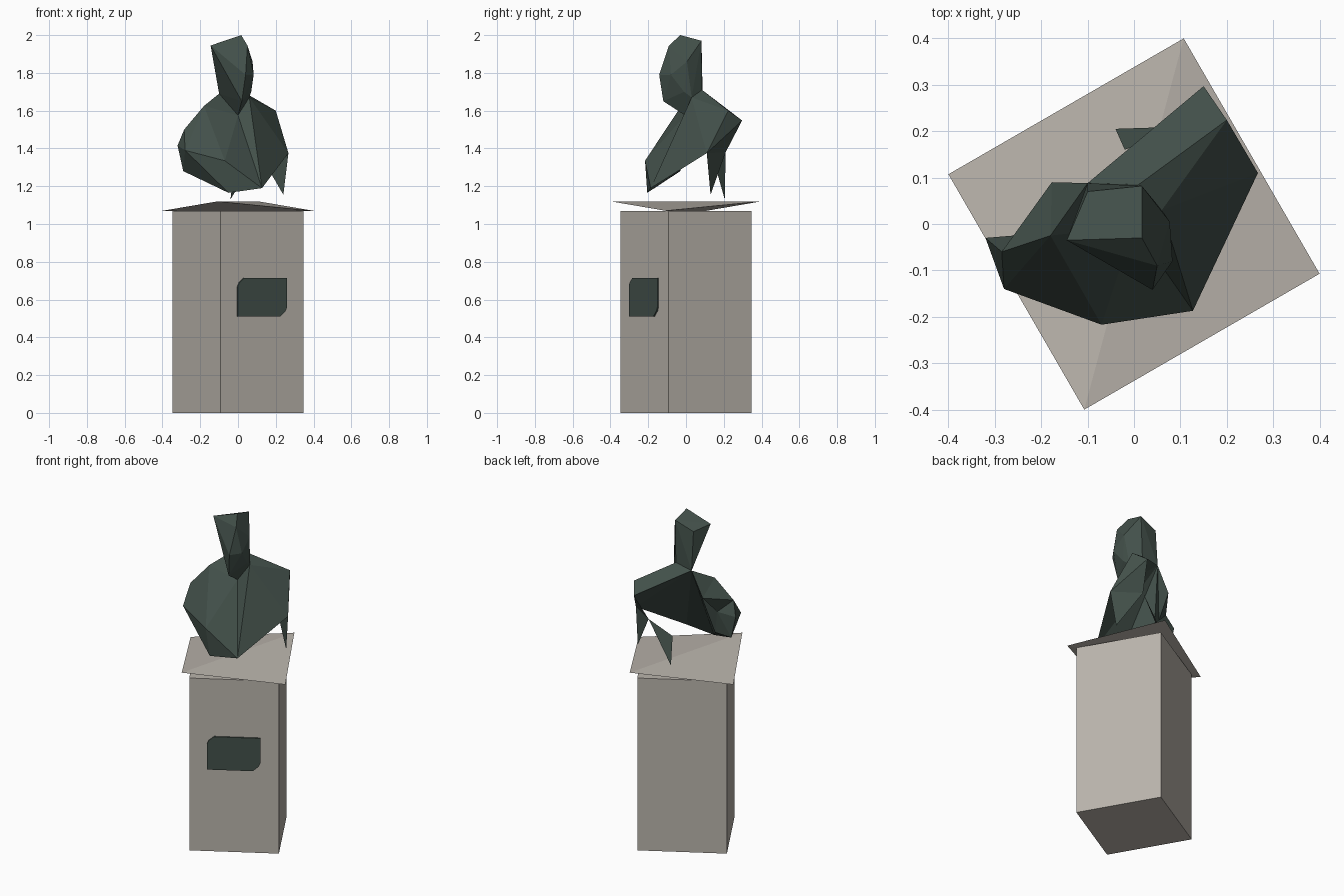
import bpy, bmesh, math
from mathutils import Vector

if "Cube" in bpy.data.objects:
    bpy.data.objects.remove(bpy.data.objects["Cube"])


def material(name, rgb):
    m = bpy.data.materials.new(name)
    m.diffuse_color = (*rgb, 1)
    m.use_nodes = True
    m.node_tree.nodes["Principled BSDF"].inputs["Base Color"].default_value = m.diffuse_color
    return m


STONE = material("warm grey stone", (0.49, 0.455, 0.41))
BRONZE = material("dark green bronze", (0.055, 0.08, 0.068))


def finish(name, bm, mat):
    """Turn a bmesh into a flat-shaded object of one colour."""
    bmesh.ops.recalc_face_normals(bm, faces=bm.faces)
    me = bpy.data.meshes.new(name)
    bm.to_mesh(me)
    bm.free()
    me.materials.append(mat)
    ob = bpy.data.objects.new(name, me)
    bpy.context.collection.objects.link(ob)
    return ob


def from_faces(name, points, faces, mat):
    """Faces are strings of point names."""
    bm = bmesh.new()
    v = {k: bm.verts.new(p) for k, p in points.items()}
    for f in faces:
        bm.faces.new([v[k] for k in f.split()])
    return finish(name, bm, mat)


def hull(name, points, mat):
    bm = bmesh.new()
    for p in points:
        bm.verts.new(p)
    bmesh.ops.convex_hull(bm, input=bm.verts)
    return finish(name, bm, mat)


def prism(name, outline, offset, mat):
    """Extrude a closed outline along an offset vector."""
    bm = bmesh.new()
    f = bm.faces.new([bm.verts.new(p) for p in outline])
    r = bmesh.ops.extrude_face_region(bm, geom=[f])
    new = [g for g in r["geom"] if isinstance(g, bmesh.types.BMVert)]
    bmesh.ops.translate(bm, verts=new, vec=offset)
    bm.faces.ensure_lookup_table()
    if f.is_valid and len(bm.faces) == len(outline) + 1:
        bm.faces.new([v for v in f.verts])
    return finish(name, bm, mat)


# Pedestal block: a square turned by 30 degrees
def corner(r, i, z):
    a = math.radians(-105 + 90 * i)
    return Vector((r * math.cos(a), r * math.sin(a), z))


hull("pedestal", [corner(0.358, i, z) for i in range(4) for z in (0, 1.07)], STONE)

# Cap slab: corners alternately raised and lowered
hull("pedestal_cap", [corner(0.414, i, 1.07 if i % 2 else 1.12) for i in range(4)], STONE)

# Plaque on the front face, two opposite corners clipped
start, end = Vector((0.0, -0.303, 0)), Vector((0.26, -0.152, 0))
clipped = [(0, .51), (.86, .51), (.97, .54), (1, .56), (1, .715),
           (.13, .715), (.03, .69), (0, .67)]
prism("plaque", [start.lerp(end, u) + Vector((0, 0, z)) for u, z in clipped],
      Vector((-0.004, 0.007, 0)), BRONZE)

# Neck ring shared by the head and the torso
neck = {
    "nape": (0.01, 0.085, 1.71), "neck_l": (-0.10, 0.088, 1.69),
    "throat": (0.0, -0.005, 1.575), "neck_r": (0.06, 0.03, 1.67),
}

# Head and neck: faceted convex form
hull("head", list(neck.values()) + [
    (0.017, -0.03, 2.0), (0.017, 0.082, 1.97),        # crown
    (-0.10, 0.07, 1.925), (-0.145, -0.035, 1.945),    # left top
    (0.05, -0.09, 1.945), (0.04, -0.142, 1.79),       # brow and nose
    (0.02, -0.12, 1.65),                              # chin
    (0.077, 0.005, 1.86), (0.083, -0.08, 1.79), (0.07, -0.01, 1.70),
], BRONZE)

# Torso: chest, right shoulder, left arm stump and hollow back
torso = dict(neck)
torso.update({
    "arm_r": (0.267, 0.11, 1.375), "sh_r": (0.2, 0.224, 1.6),
    "back_r": (0.15, 0.297, 1.548), "hem_r": (0.127, -0.187, 1.19),
    "chest": (-0.07, -0.217, 1.335), "hem": (-0.05, -0.205, 1.165),
    "elbow": (-0.28, -0.14, 1.39), "arm_l": (-0.32, -0.03, 1.415),
    "arm_l_top": (-0.285, -0.06, 1.50), "arm_l_low": (-0.29, -0.03, 1.28),
    "under": (-0.175, -0.035, 1.28), "pit": (-0.2, -0.02, 1.42),
    "sh_l": (-0.18, -0.025, 1.625), "back_l": (-0.177, 0.09, 1.54),
})
from_faces("torso", torso, [
    "nape neck_r throat neck_l",
    # right shoulder and chest
    "nape neck_r sh_r", "neck_r arm_r sh_r", "neck_r hem_r arm_r",
    "neck_r throat hem_r", "throat chest hem_r", "chest hem hem_r",
    # left chest and arm stump
    "throat sh_l chest", "sh_l elbow chest", "sh_l arm_l_top elbow",
    "chest elbow hem", "arm_l_top arm_l elbow", "elbow arm_l arm_l_low",
    "elbow arm_l_low hem", "arm_l_low under hem",
    # left shoulder
    "throat sh_l neck_l", "neck_l sh_l back_l", "back_l sh_l arm_l_top",
    "back_l arm_l_top pit", "arm_l_top arm_l pit", "arm_l arm_l_low pit",
    "arm_l_low under pit",
    # back
    "nape sh_r back_r neck_l", "neck_l back_l pit", "neck_l pit under",
    "neck_l under hem", "neck_l hem hem_r", "neck_l hem_r arm_r",
    "neck_l arm_r back_r", "arm_r back_r sh_r",
], BRONZE)

# Hanging shards below the right shoulder
shards = {
    "arm": torso["arm_r"], "back": torso["back_r"], "root": (0.11, 0.21, 1.38),
    "tip_a": (0.24, 0.13, 1.155), "tip_b": (-0.04, 0.205, 1.13), "mid": (-0.02, 0.16, 1.29),
}
from_faces("sleeve_shards", shards,
           ["arm back root", "arm root tip_a", "root mid tip_b"], BRONZE)
